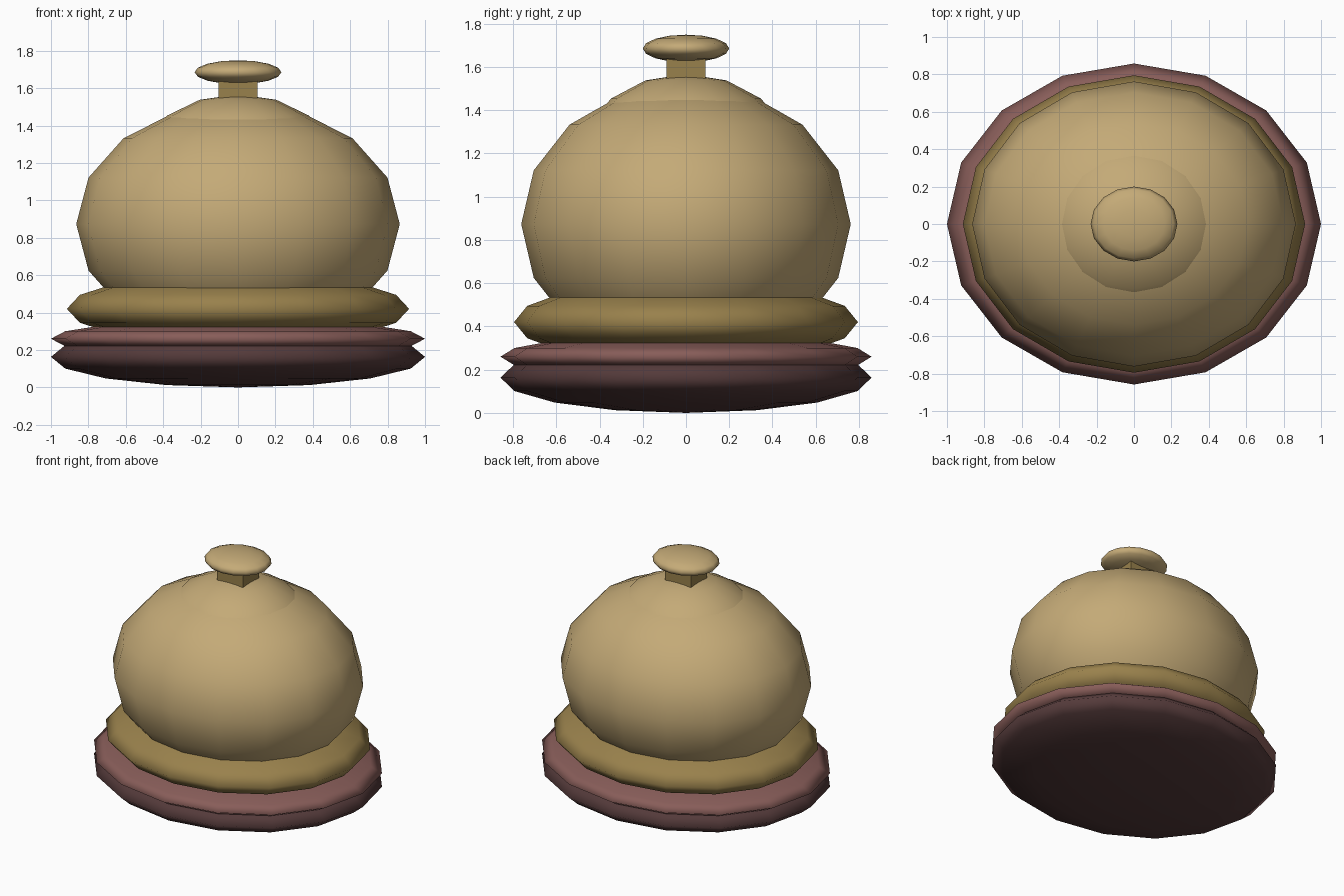
import bpy

cube = bpy.data.objects.get("Cube")
if cube:
    bpy.data.objects.remove(cube, do_unlink=True)


def linear(v):
    v /= 255
    return v / 12.92 if v <= 0.04045 else ((v + 0.055) / 1.055) ** 2.4


def material(name, r, g, b):
    colour = (linear(r), linear(g), linear(b), 1)
    mat = bpy.data.materials.new(name)
    mat.use_nodes = True
    mat.diffuse_color = colour
    mat.node_tree.nodes["Principled BSDF"].inputs["Base Color"].default_value = colour
    return mat


tan = material("pale tan", 196, 170, 119)
gold = material("dark gold", 153, 129, 76)
rose = material("dusty rose", 136, 93, 89)
brown = material("dark brown", 84, 58, 58)


def finish(name, mat, scale):
    obj = bpy.context.object
    obj.name = obj.data.name = name
    obj.scale = scale
    bpy.ops.object.transform_apply(location=False, rotation=False, scale=True)
    obj.data.materials.append(mat)


def ellipsoid(name, mat, z, radii):
    bpy.ops.mesh.primitive_uv_sphere_add(segments=16, ring_count=8, radius=1, location=(0, 0, z))
    finish(name, mat, radii)
    bpy.ops.object.shade_smooth()


# Stacked base discs
ellipsoid("base_foot", brown, 0.163, (1.0, 0.858, 0.163))
ellipsoid("base_rim", rose, 0.26, (1.0, 0.858, 0.105))
ellipsoid("gold_band", gold, 0.42, (0.915, 0.795, 0.195))

# Dome and its raised crown
ellipsoid("dome", tan, 0.873, (0.865, 0.762, 0.65))
ellipsoid("crown", tan, 1.18, (0.535, 0.49, 0.387))

# Square neck and flattened knob
bpy.ops.mesh.primitive_cube_add(size=1, location=(0, 0, 1.58))
finish("neck", gold, (0.206, 0.182, 0.16))
ellipsoid("knob", tan, 1.685, (0.232, 0.2, 0.064))
